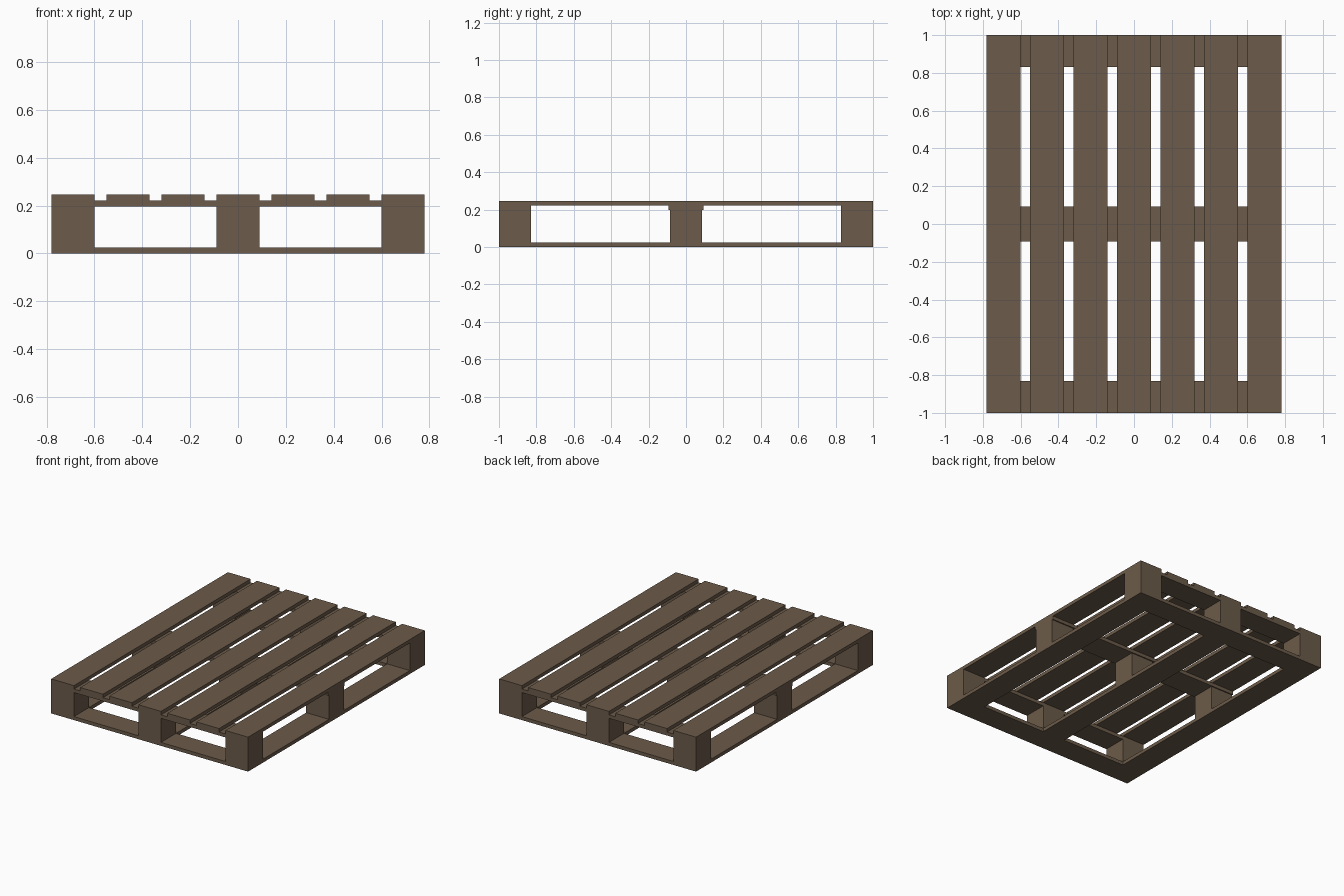
import bpy
import bmesh

if "Cube" in bpy.data.objects:
    bpy.data.objects.remove(bpy.data.objects["Cube"])

# Overall sizes and layer heights
HX, HY = 0.78, 1.0
BW, BD = 0.18, 0.17          # block / board width in x and y
Z = (0.0, 0.025, 0.197, 0.222, 0.247)

wood = bpy.data.materials.new("brown wood")
wood.diffuse_color = (0.150, 0.105, 0.068, 1)
wood.use_nodes = True
wood.node_tree.nodes["Principled BSDF"].inputs["Base Color"].default_value = wood.diffuse_color


def box(name, x, y, layer, sx, sy):
    """Box centred on x, y that fills one height layer."""
    z0, z1 = Z[layer], Z[layer + 1]
    bm = bmesh.new()
    bmesh.ops.create_cube(bm, size=1)
    bmesh.ops.scale(bm, vec=(sx, sy, z1 - z0), verts=bm.verts)
    mesh = bpy.data.meshes.new(name)
    bm.to_mesh(mesh)
    bm.free()
    mesh.materials.append(wood)
    ob = bpy.data.objects.new(name, mesh)
    ob.location = (x, y, (z0 + z1) / 2)
    bpy.context.collection.objects.link(ob)


cols = (-HX + BW / 2, 0, HX - BW / 2)
rows = (-HY + BD / 2, 0, HY - BD / 2)

# Bottom frame: two end boards and three long boards between them
for y in (rows[0], rows[2]):
    box("bottom_end_board", 0, y, 0, 2 * HX, BD)
for x in cols:
    box("bottom_long_board", x, 0, 0, BW, 2 * (HY - BD))

# Nine spacer blocks
for x in cols:
    for y in rows:
        box("spacer_block", x, y, 1, BW, BD)

# Three cross boards, the middle one slightly wider
for y in rows:
    box("cross_board", 0, y, 2, 2 * HX, BD if y else 0.186)

# Seven deck boards
for i in range(-3, 4):
    box("deck_board", i * 0.23, 0, 3, BW, 2 * HY)
